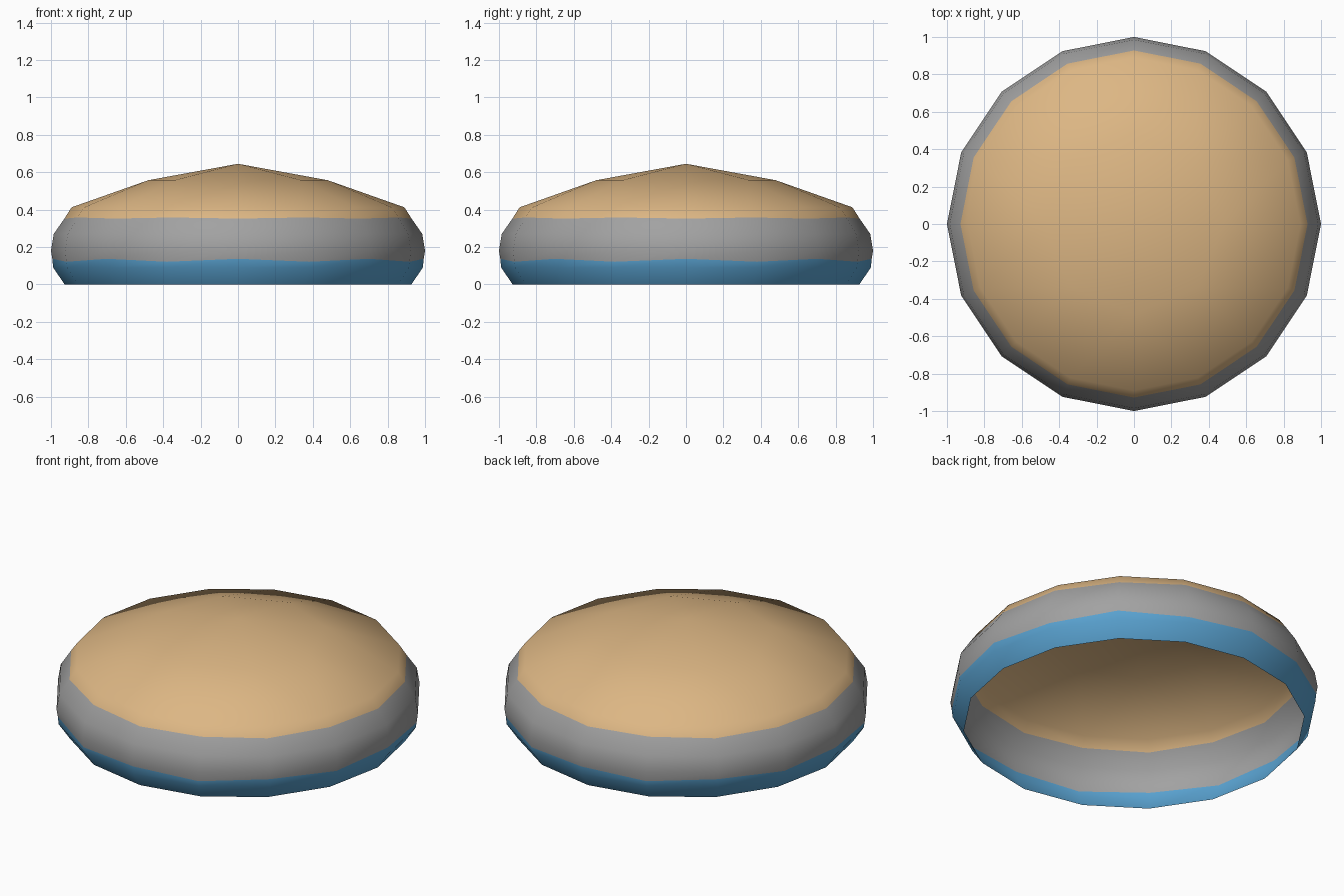
import bpy, bmesh, math

if "Cube" in bpy.data.objects:
    bpy.data.objects.remove(bpy.data.objects["Cube"])

def material(name, rgb):
    m = bpy.data.materials.new(name)
    m.diffuse_color = (*rgb, 1)
    m.use_nodes = True
    m.node_tree.nodes["Principled BSDF"].inputs["Base Color"].default_value = m.diffuse_color
    return m

mats = [material("water_blue", (0.10, 0.36, 0.63)),
        material("stone_grey", (0.36, 0.36, 0.36)),
        material("sand_tan", (0.72, 0.47, 0.23))]

N = 16
bm = bmesh.new()

def ring(n, r, z, ripple=0.0):
    """Ring of n points; ripple shifts alternate points up and down."""
    return [bm.verts.new((r * math.cos(2 * math.pi * i / n),
                          r * math.sin(2 * math.pi * i / n),
                          z + ripple * (-1) ** i)) for i in range(n)]

def face(verts, mat):
    f = bm.faces.new(verts)
    f.material_index = mat
    f.smooth = True

# Side wall: radius, height, ripple, colour of the band below the ring
profile = [(0.927, 0, 0, 0), (0.988, 0.09, 0, 0), (0.993, 0.129, 0.008, 0),
           (1.0, 0.18, 0, 1), (0.985, 0.27, 0, 1), (0.928, 0.355, -0.003, 1),
           (0.89, 0.412, 0, 2)]
rings = [ring(N, r, z, w) for r, z, w, _ in profile]
for k in range(1, len(rings)):
    lo, hi = rings[k - 1], rings[k]
    for i in range(N):
        j = (i + 1) % N
        face((lo[i], lo[j], hi[j], hi[i]), profile[k][3])

# Low dome: sixteen-sided rim to eight-sided ring to peak
rim, octo = rings[-1], ring(8, 0.48, 0.557)
peak = bm.verts.new((0, 0, 0.645))
for j in range(8):
    a, b = octo[j], octo[(j + 1) % 8]
    r0, r1, r2 = rim[2 * j], rim[2 * j + 1], rim[(2 * j + 2) % N]
    face((r0, r1, a), 2)
    face((r1, r2, b), 2)
    face((r1, b, a), 2)
    face((a, b, peak), 2)

me = bpy.data.meshes.new("domed_shell")
bm.to_mesh(me)
bm.free()
for m in mats:
    me.materials.append(m)
obj = bpy.data.objects.new("domed_shell", me)
bpy.context.collection.objects.link(obj)
